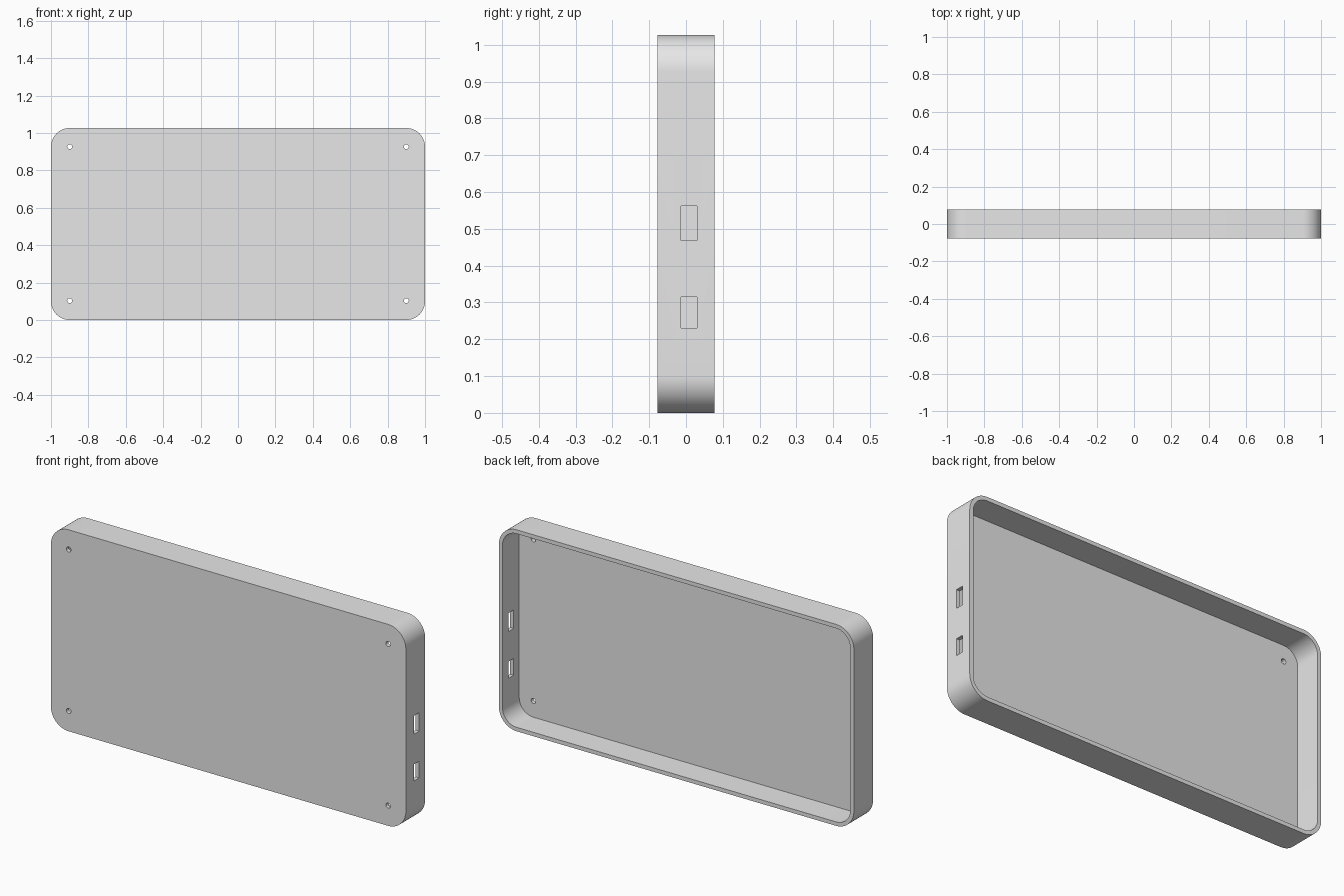
import bpy
import bmesh
from math import cos, sin, pi, radians

W, D, H = 2.0, 0.155, 1.026      # overall width, depth, height
WALL, RADIUS = 0.02, 0.1         # wall thickness, outer corner radius
HOLE_R = 0.013

cube = bpy.data.objects.get("Cube")
if cube:
    bpy.data.objects.remove(cube, do_unlink=True)

grey = bpy.data.materials.new("light grey")
grey.use_nodes = True
colour = (0.8, 0.8, 0.8, 1)
grey.diffuse_color = colour
grey.node_tree.nodes["Principled BSDF"].inputs["Base Color"].default_value = colour


def prism(name, outline, y0, y1):
    """Extrude an outline in the xz plane from y0 to y1."""
    bm = bmesh.new()
    face = bm.faces.new([bm.verts.new((x, y0, z)) for x, z in outline])
    ext = bmesh.ops.extrude_face_region(bm, geom=[face])
    moved = [v for v in ext["geom"] if isinstance(v, bmesh.types.BMVert)]
    bmesh.ops.translate(bm, verts=moved, vec=(0, y1 - y0, 0))
    bmesh.ops.recalc_face_normals(bm, faces=bm.faces)
    mesh = bpy.data.meshes.new(name)
    bm.to_mesh(mesh)
    bm.free()
    mesh.materials.append(grey)
    obj = bpy.data.objects.new(name, mesh)
    bpy.context.collection.objects.link(obj)
    return obj


def rounded_rect(w, h, r, steps=16):
    """Rounded rectangle centred on the middle of the case."""
    corners = [(1, 1), (-1, 1), (-1, -1), (1, -1)]
    pts = []
    for i, (sx, sz) in enumerate(corners):
        for k in range(steps + 1):
            a = (i + k / steps) * pi / 2
            pts.append((sx * (w / 2 - r) + r * cos(a),
                        H / 2 + sz * (h / 2 - r) + r * sin(a)))
    return pts


def circle(cx, cz, r, n=24):
    return [(cx + r * cos(2 * pi * k / n), cz + r * sin(2 * pi * k / n))
            for k in range(n)]


def rect(x0, x1, z0, z1):
    return [(x0, z0), (x1, z0), (x1, z1), (x0, z1)]


# Case body: flat front panel with rounded corners
case = prism("case", rounded_rect(W, H, RADIUS), -D / 2, D / 2)

# Hollow, open to the back
cutters = [prism("hollow_cutter",
                 rounded_rect(W - 2 * WALL, H - 2 * WALL, RADIUS - WALL),
                 -D / 2 + WALL, D)]

# Screw holes at the corner centres of the front panel
for sx in (-1, 1):
    for z in (RADIUS + 0.003, H - RADIUS):
        cutters.append(prism("screw_hole_cutter",
                             circle(sx * (W / 2 - RADIUS), z, HOLE_R), -D, 0))

# Two port slots through the side wall
for z0, z1 in ((0.23, 0.315), (0.468, 0.562)):
    cutters.append(prism("port_cutter", rect(W / 2 - 0.05, W / 2 + 0.05, z0, z1),
                         -0.013, 0.03))

# Cut everything out, then remove the cutters
bpy.context.view_layer.objects.active = case
for cutter in cutters:
    cutter.hide_render = True
    mod = case.modifiers.new("cut", "BOOLEAN")
    mod.operation = "DIFFERENCE"
    mod.solver = "EXACT"
    mod.object = cutter
    bpy.ops.object.modifier_apply(modifier=mod.name)
    bpy.data.objects.remove(cutter, do_unlink=True)

# Smooth rounded corners, crisp edges
bpy.ops.object.select_all(action="DESELECT")
case.select_set(True)
bpy.ops.object.shade_smooth_by_angle(angle=radians(30))
